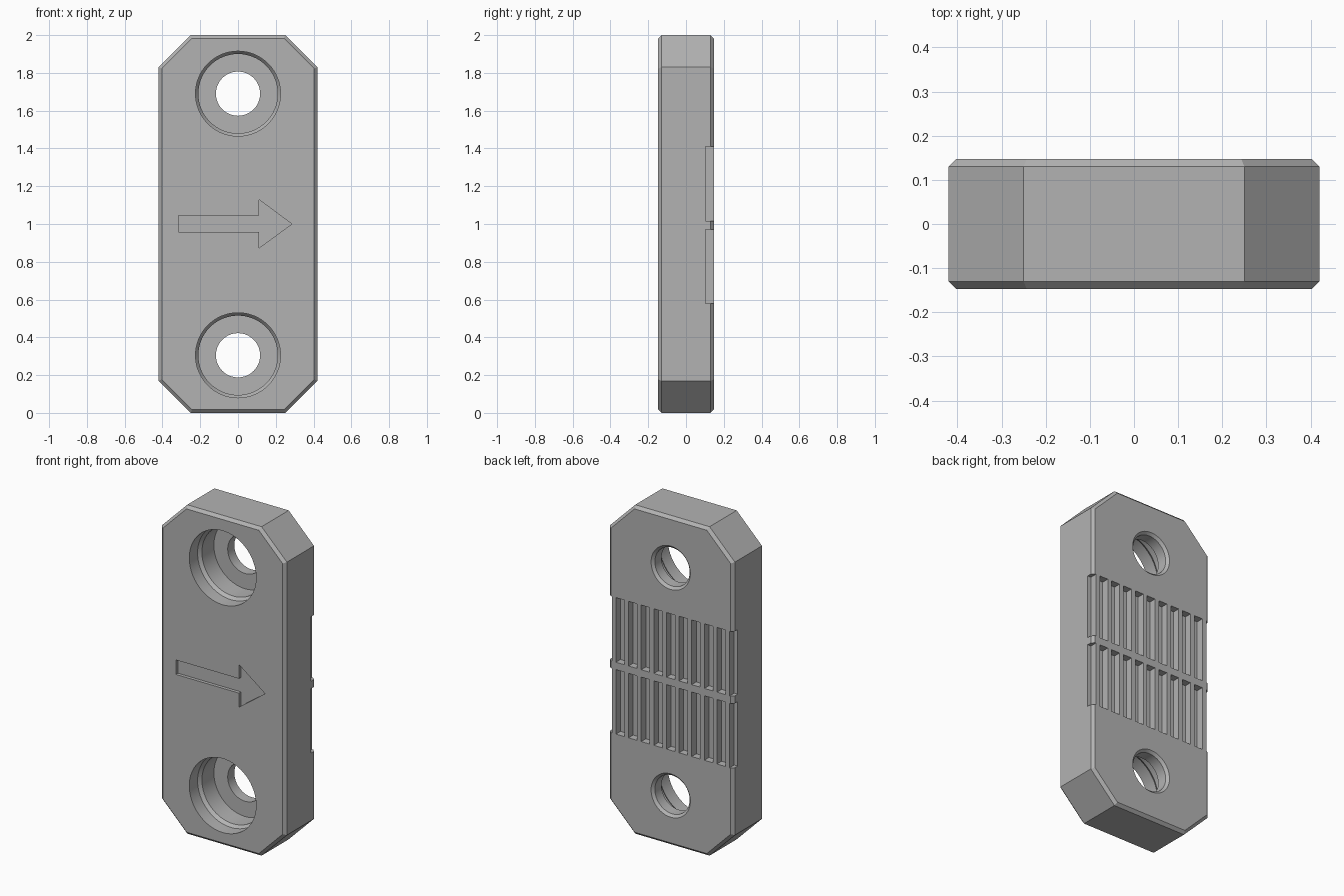
import bpy, bmesh, math

HALF_W, HALF_D, TOP = 0.42, 0.147, 2.0
CORNER, EDGE = 0.17, 0.017

cube = bpy.data.objects.get("Cube")
if cube:
    bpy.data.objects.remove(cube, do_unlink=True)

grey = bpy.data.materials.new("grey plastic")
grey.use_nodes = True
colour = (0.45, 0.45, 0.45, 1)
grey.diffuse_color = colour
grey.node_tree.nodes["Principled BSDF"].inputs["Base Color"].default_value = colour


def make_object(name, bm):
    bmesh.ops.recalc_face_normals(bm, faces=bm.faces)
    mesh = bpy.data.meshes.new(name)
    bm.to_mesh(mesh)
    bm.free()
    mesh.materials.append(grey)
    obj = bpy.data.objects.new(name, mesh)
    bpy.context.collection.objects.link(obj)
    return obj


def add_prism(bm, outline, y0, y1):
    """Extrude an (x, z) outline from y0 to y1."""
    face = bm.faces.new([bm.verts.new((x, y0, z)) for x, z in outline])
    ext = bmesh.ops.extrude_face_region(bm, geom=[face], use_keep_orig=True)
    verts = [g for g in ext["geom"] if isinstance(g, bmesh.types.BMVert)]
    bmesh.ops.translate(bm, verts=verts, vec=(0, y1 - y0, 0))


def add_lathe(bm, profile, z, sides=64):
    """Turn (y, radius) steps around a line along y at height z."""
    rings = []
    for y, r in profile:
        angles = [math.tau * i / sides for i in range(sides)]
        rings.append([bm.verts.new((r * math.cos(a), y, z + r * math.sin(a)))
                      for a in angles])
    for a, b in zip(rings, rings[1:]):
        for i in range(sides):
            j = (i + 1) % sides
            bm.faces.new((a[i], a[j], b[j], b[i]))
    bm.faces.new(rings[0])
    bm.faces.new(rings[-1])


# Plate with cut corners and chamfered front and back rims
bm = bmesh.new()
x, c = HALF_W, CORNER
add_prism(bm, [(x - c, 0), (x, c), (x, TOP - c), (x - c, TOP),
               (c - x, TOP), (-x, TOP - c), (-x, c), (c - x, 0)], -HALF_D, HALF_D)
rims = [e for e in bm.edges if abs(e.verts[0].co.y - e.verts[1].co.y) < 1e-4]
bmesh.ops.bevel(bm, geom=rims, offset=EDGE, segments=1, affect='EDGES')
plate = make_object("mounting_plate", bm)

# Stepped screw holes, chamfered at the back
holes = bmesh.new()
front, back = -HALF_D, HALF_D
hole_profile = [(front - 0.05, 0.225), (front + 0.08, 0.225), (front + 0.1, 0.21),
                (front + 0.215, 0.21), (front + 0.215, 0.117), (back - 0.015, 0.117),
                (back, 0.132), (back + 0.05, 0.132)]
for z in (0.305, 1.69):
    add_lathe(holes, hole_profile, z)

# Arrow recess on the front
arrow = bmesh.new()
add_prism(arrow, [(-0.315, 0.957), (0.11, 0.957), (0.11, 0.872), (0.285, 1.0),
                  (0.11, 1.13), (0.11, 1.045), (-0.315, 1.045)], front - 0.05, front + 0.02)

# Two rows of grip slots on the back, running out at both sides
slots = bmesh.new()
for z0, z1 in ((0.58, 0.972), (1.017, 1.41)):
    for i in range(-5, 6):
        a, b = i * 0.085 - 0.0285, i * 0.085 + 0.0285
        add_prism(slots, [(a, z0), (b, z0), (b, z1), (a, z1)], 0.103, back + 0.05)

# Cut the recesses and discard the cutters
bpy.context.view_layer.objects.active = plate
for name, shape in (("hole_cutter", holes), ("arrow_cutter", arrow), ("slot_cutter", slots)):
    cutter = make_object(name, shape)
    cutter.hide_render = True
    cut = plate.modifiers.new(name, 'BOOLEAN')
    cut.operation, cut.solver, cut.object = 'DIFFERENCE', 'EXACT', cutter
    bpy.ops.object.modifier_apply(modifier=cut.name)
    bpy.data.objects.remove(cutter, do_unlink=True)

bpy.ops.object.select_all(action='DESELECT')
plate.select_set(True)
bpy.ops.object.shade_smooth_by_angle(angle=math.radians(30))
